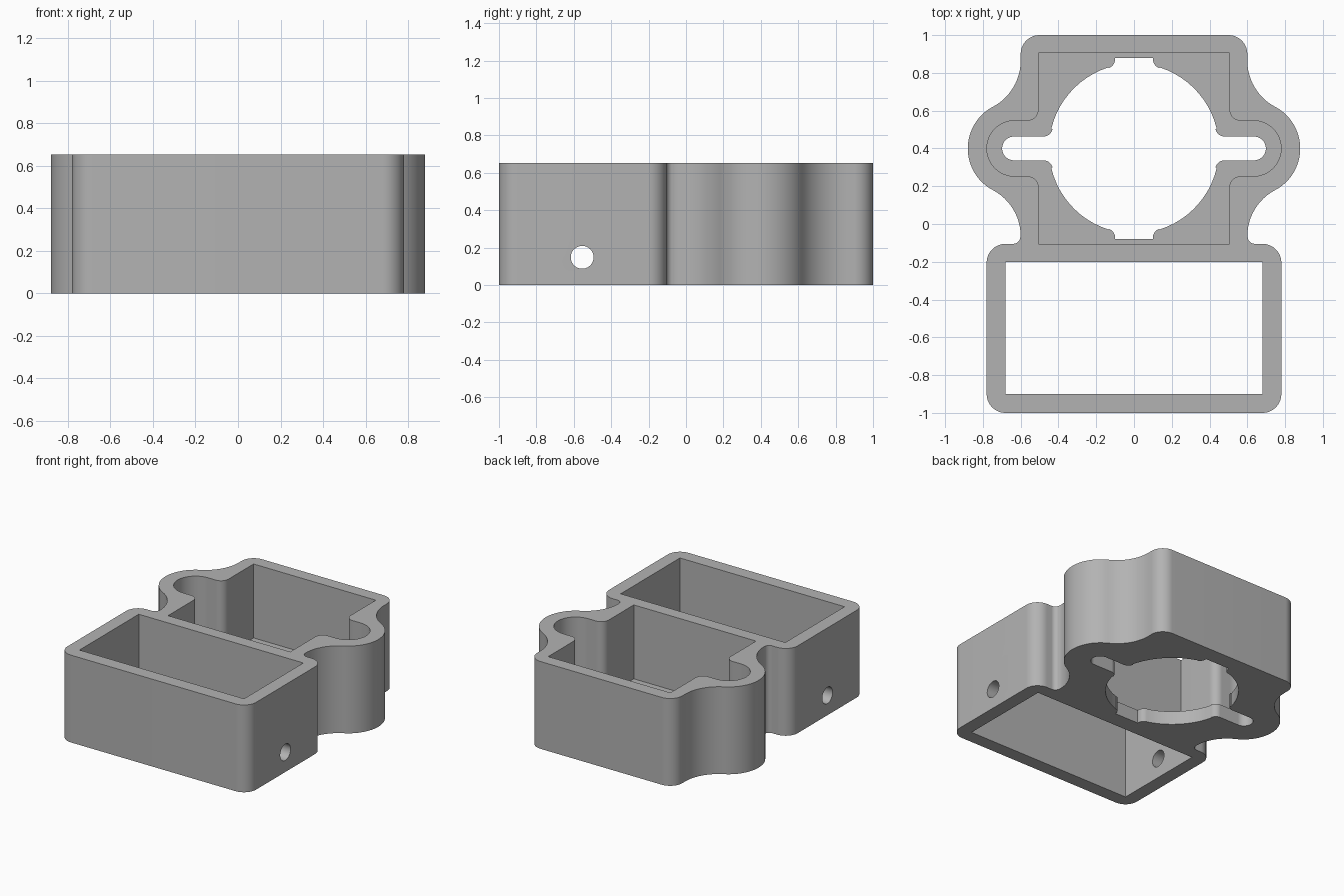
import bpy
import bmesh
from math import radians, sin, cos, pi

HEIGHT, FLOOR, MID = 0.652, 0.1, 0.4

cube = bpy.data.objects.get("Cube")
if cube:
    bpy.data.objects.remove(cube, do_unlink=True)

grey = bpy.data.materials.new("plain grey")
grey.use_nodes = True
colour = (0.45, 0.45, 0.45, 1)
grey.diffuse_color = colour
grey.node_tree.nodes["Principled BSDF"].inputs["Base Color"].default_value = colour


def arc(cx, cy, r, start, end):
    """Points along an arc, angles in degrees."""
    steps = max(3, int(abs(end - start) / 5))
    angles = [radians(start + (end - start) * i / steps) for i in range(steps + 1)]
    return [(cx + r * cos(a), cy + r * sin(a)) for a in angles]


def mirror_x(points):
    """Close a right-hand path with its mirror image."""
    return points + [(-x, y) for x, y in reversed(points)]


def mirror_y(points):
    """Continue a path that ends on the centre line of the lobes."""
    return points + [(x, 2 * MID - y) for x, y in reversed(points[:-1])]


def prism(name, points, bottom, top):
    bm = bmesh.new()
    face = bm.faces.new([bm.verts.new((x, y, bottom)) for x, y in points])
    side = bmesh.ops.extrude_face_region(bm, geom=[face])["geom"]
    for v in side:
        if isinstance(v, bmesh.types.BMVert):
            v.co.z = top
    bmesh.ops.recalc_face_normals(bm, faces=bm.faces)
    mesh = bpy.data.meshes.new(name)
    bm.to_mesh(mesh)
    bm.free()
    mesh.materials.append(grey)
    obj = bpy.data.objects.new(name, mesh)
    bpy.context.collection.objects.link(obj)
    return obj


def cut(body, cutter):
    cutter.hide_render = True
    mod = body.modifiers.new("cut", 'BOOLEAN')
    mod.operation = 'DIFFERENCE'
    mod.solver = 'EXACT'
    mod.object = cutter
    bpy.context.view_layer.objects.active = body
    bpy.ops.object.modifier_apply(modifier=mod.name)
    bpy.data.objects.remove(cutter, do_unlink=True)


# Outer outline: rounded back, side lobe, waist, then the rounded front bay
back = arc(0.5, 0.9, 0.1, 90, 0)
waist = arc(0.877, 0.865, 0.277, 180, 242)
lobe = arc(0.63, MID, 0.25, 62, -62)
lower_waist = [(x, 2 * MID - y) for x, y in reversed(waist)]
neck = arc(0.64, -0.067, 0.038, 185, 270)
bay_corners = arc(0.68, -0.205, 0.1, 90, 0) + arc(0.68, -0.9, 0.1, 0, -90)
outline = back + waist + lobe[1:-1] + lower_waist + neck + bay_corners
housing = prism("housing", mirror_x(outline), 0, HEIGHT)

# Pocket: square recess with a rounded lobe at each side
pocket = [(0.505, 0.905)] + arc(0.565, 0.607, 0.06, 180, 270) + arc(0.632, MID, 0.147, 90, 0)
cut(housing, prism("pocket_cutter", mirror_x(mirror_y(pocket)), FLOOR, 1))

# Floor opening: circle with two notches and two slots
opening = [(0.1, 0.88)]
opening += arc(0.15, 0.873, 0.05, 180, 252.3)
opening += arc(0, MID, 0.45, 72.3, 13.5)
opening += arc(0.48, 0.513, 0.05, 193.5, 270)
opening += arc(0.635, MID, 0.063, 90, 0)
cut(housing, prism("opening_cutter", mirror_x(mirror_y(opening)), -0.2, 0.3))

# Front bay, open from top to bottom
cut(housing, prism("bay_cutter", mirror_x([(0.68, -0.2), (0.68, -0.9)]), -0.2, 1))

# Cable hole through both side walls of the bay
hole = prism("hole_cutter", arc(0, 0, 0.061, 0, 360)[:-1], -1, 1)
hole.rotation_euler = (0, pi / 2, 0)
hole.location = (0, -0.555, 0.148)
bpy.context.view_layer.update()
cut(housing, hole)

# Smooth curves, sharp corners
bpy.ops.object.select_all(action='DESELECT')
housing.select_set(True)
bpy.context.view_layer.objects.active = housing
bpy.ops.object.shade_smooth_by_angle(angle=radians(30))
